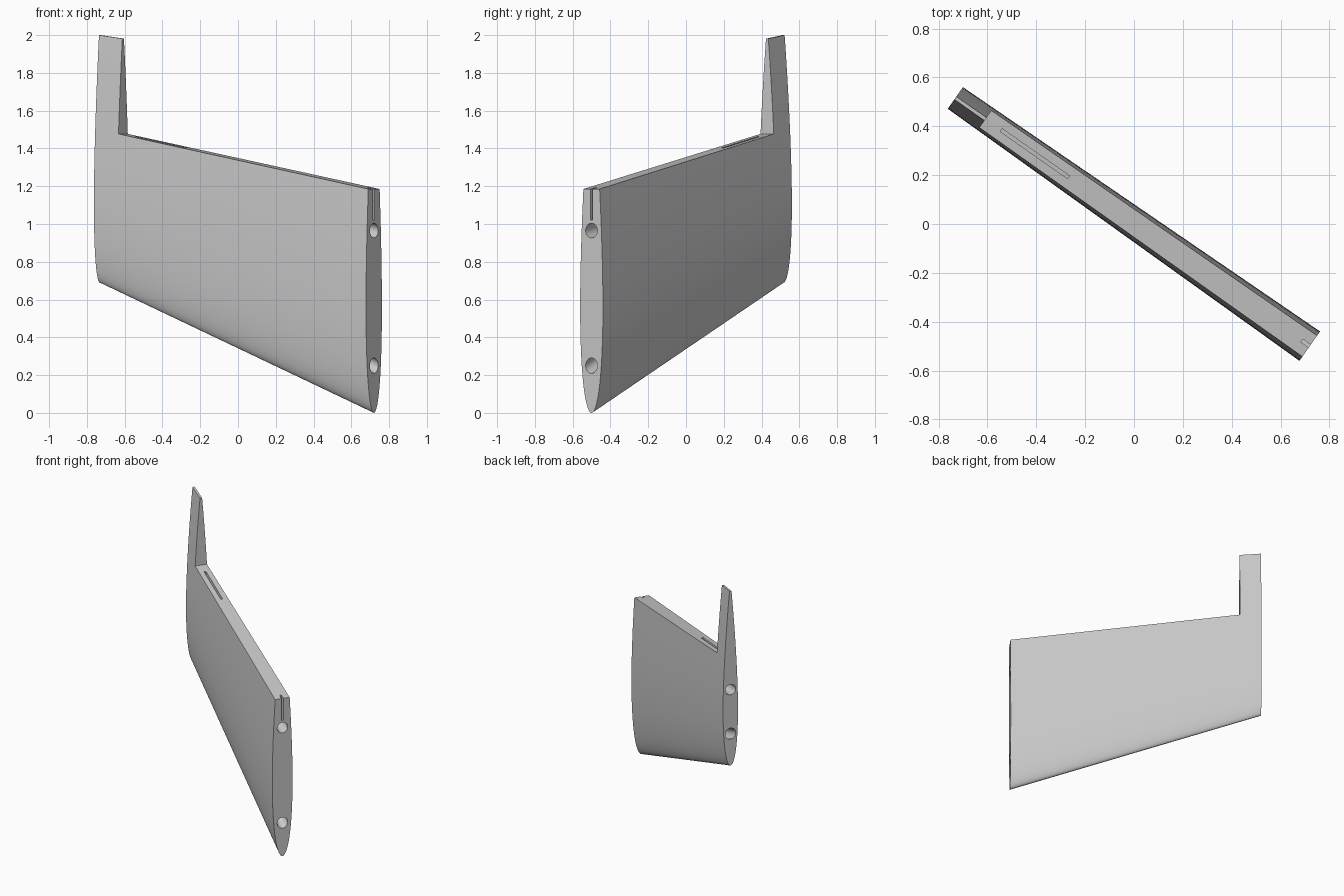
import bpy, bmesh, math
from mathutils import Vector, Matrix

cube = bpy.data.objects.get("Cube")
if cube:
    bpy.data.objects.remove(cube)

HALF = 0.886          # half the span
TURN = math.radians(-35)
THICK = 0.0785        # thickness to chord ratio
TRIM = 0.95           # where the trailing edge is cut off
HORN = -0.735         # inner side of the raised horn


def material(name, rgb):
    m = bpy.data.materials.new(name)
    m.use_nodes = True
    m.diffuse_color = (*rgb, 1)
    m.node_tree.nodes["Principled BSDF"].inputs["Base Color"].default_value = (*rgb, 1)
    return m


def make_object(name, bm):
    bmesh.ops.recalc_face_normals(bm, faces=bm.faces[:])
    mesh = bpy.data.meshes.new(name)
    bm.to_mesh(mesh)
    bm.free()
    ob = bpy.data.objects.new(name, mesh)
    bpy.context.collection.objects.link(ob)
    return ob


def loft(bm, ring_a, ring_b):
    a = [bm.verts.new(p) for p in ring_a]
    b = [bm.verts.new(p) for p in ring_b]
    n = len(a)
    for i in range(n):
        j = (i + 1) % n
        bm.faces.new((a[i], a[j], b[j], b[i]))
    bm.faces.new(a)
    bm.faces.new(b)


def section(s, z0, chord, steps=30):
    """Symmetric airfoil standing on its rounded leading edge."""
    side = []
    for i in range(steps + 1):
        t = TRIM * (1 - math.cos(math.pi / 2 * i / steps))
        h = 5 * THICK * chord * (0.2969 * math.sqrt(t) - 0.126 * t - 0.3516 * t**2
                                 + 0.2843 * t**3 - 0.1015 * t**4)
        side.append((h, z0 + t * chord))
    return [(s, h, z) for h, z in side] + [(s, -h, z) for h, z in side[:0:-1]]


def slab(name, outline, width):
    """Outline in span and height, thickened across the section."""
    bm = bmesh.new()
    loft(bm, [(s, -width / 2, z) for s, z in outline],
         [(s, width / 2, z) for s, z in outline])
    return make_object(name, bm)


def rod(name, start, end, radius):
    a, b = Vector(start), Vector(end)
    d = (b - a).normalized()
    a, b = a - d * 0.1, b + d * 0.1
    bm = bmesh.new()
    bmesh.ops.create_cone(bm, cap_ends=True, segments=32, radius1=radius, radius2=radius,
                          depth=(b - a).length,
                          matrix=Matrix.Translation((a + b) / 2)
                          @ d.to_track_quat('Z', 'Y').to_matrix().to_4x4())
    return make_object(name, bm)


def top(s):
    return 1.477 - 0.18 * (s - HORN)


# Tapered, swept body
bm = bmesh.new()
loft(bm, section(-HALF, 0.69, 1.31 / TRIM), section(HALF, 0, 1.78 / TRIM))
fin = make_object("fin_body", bm)

cutters = [
    # Opening behind the horn
    slab("trailing_cutout", [(HORN, top(HORN)), (1, top(1)), (1, 2.2), (HORN, 2.2)], 0.5),
    # Spar holes
    rod("upper_spar_hole", (-HALF, 0, 1.26), (HALF, 0, 0.965), 0.038),
    rod("lower_spar_hole", (-HALF, 0, 0.93), (HALF, 0, 0.25), 0.038),
    # Narrow hinge slots
    slab("root_slot", [(0.847, 1.02), (0.95, 1.02), (0.95, 1.3), (0.847, 1.3)], 0.014),
    slab("hinge_slot", [(-0.657, top(-0.657) - 0.16), (-0.32, top(-0.32) - 0.16),
                        (-0.32, 1.6), (-0.657, 1.6)], 0.014),
]

bpy.ops.object.select_all(action='DESELECT')
fin.select_set(True)
bpy.context.view_layer.objects.active = fin
for c in cutters:
    c.hide_render = True
    mod = fin.modifiers.new(c.name, 'BOOLEAN')
    mod.operation = 'DIFFERENCE'
    mod.solver = 'EXACT'
    mod.object = c
    bpy.ops.object.modifier_apply(modifier=mod.name)
for c in cutters:
    bpy.data.objects.remove(c)

# Turn into place, shade and colour
fin.data.transform(Matrix.Translation((-0.006, 0.008, 0)) @ Matrix.Rotation(TURN, 4, 'Z'))
fin.data.materials.clear()
fin.data.materials.append(material("light_grey", (0.6, 0.6, 0.6)))
bpy.ops.object.shade_smooth_by_angle(angle=math.radians(30))
